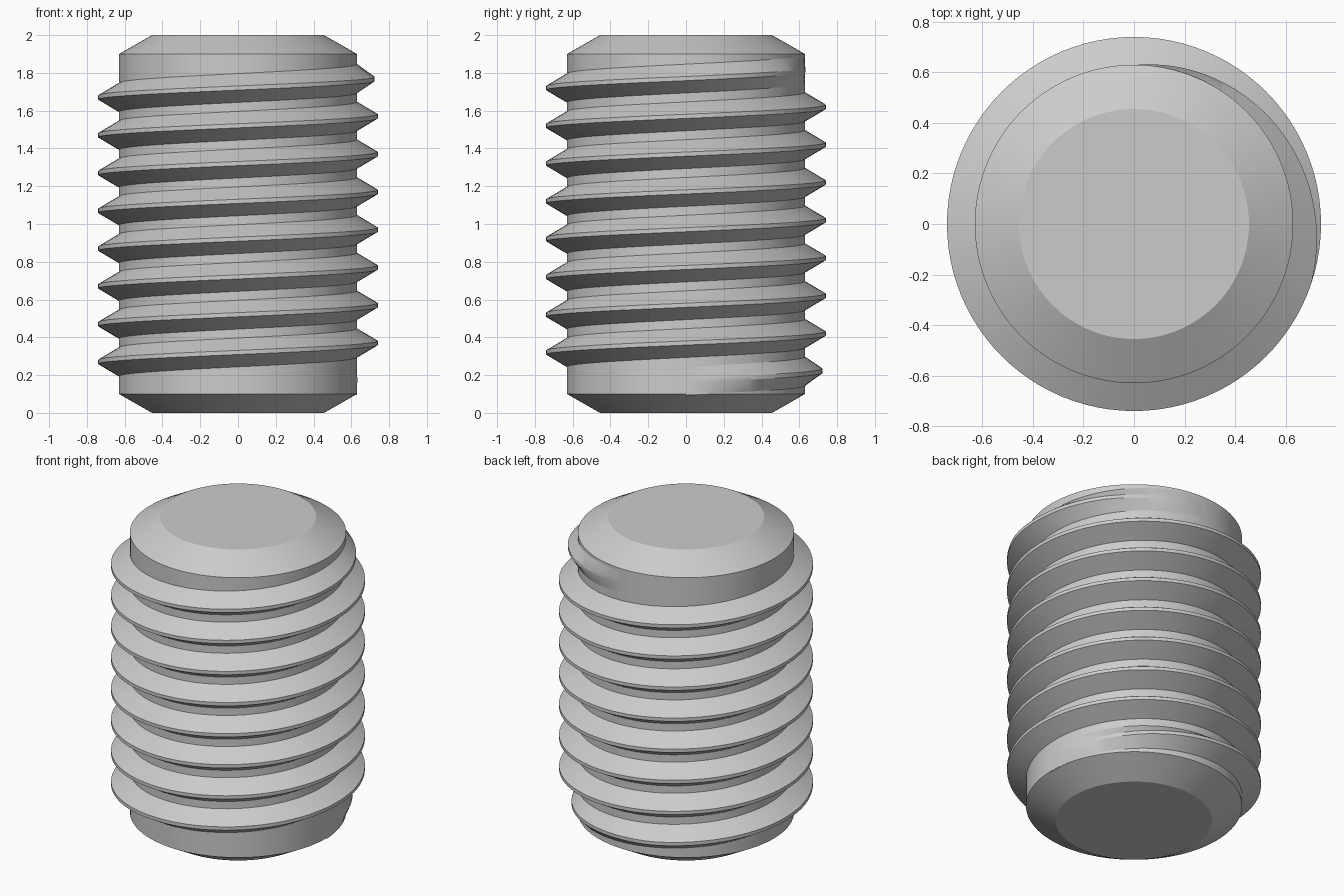
import bpy
import bmesh
from math import cos, sin, tau, radians

if "Cube" in bpy.data.objects:
    bpy.data.objects.remove(bpy.data.objects["Cube"], do_unlink=True)

SEG = 96                      # steps per turn, shared by core and thread
CORE_R, CREST_R, END_R = 0.63, 0.74, 0.455
HEIGHT, CHAMFER = 2.0, 0.1
PITCH, TURNS, START_Z = 0.2, 8.25, 0.17
ROOT_HALF, CREST_HALF = 0.077, 0.011
FADE = 0.3                    # run-out length in turns

steel = bpy.data.materials.new("steel_grey")
steel.use_nodes = True
steel.diffuse_color = (0.6, 0.6, 0.6, 1)
steel.node_tree.nodes["Principled BSDF"].inputs["Base Color"].default_value = (0.6, 0.6, 0.6, 1)


def polar(r, angle, z):
    return (r * cos(angle), r * sin(angle), z)


def bridge(bm, a, b, closed):
    """Quads between two equal rows of vertices."""
    n = len(a)
    for i in range(n if closed else n - 1):
        j = (i + 1) % n
        bm.faces.new((a[i], a[j], b[j], b[i]))


def finish(bm, name):
    mesh = bpy.data.meshes.new(name)
    bm.to_mesh(mesh)
    bm.free()
    mesh.materials.append(steel)
    obj = bpy.data.objects.new(name, mesh)
    bpy.context.collection.objects.link(obj)
    bpy.ops.object.select_all(action="DESELECT")
    obj.select_set(True)
    bpy.context.view_layer.objects.active = obj
    bpy.ops.object.shade_smooth_by_angle(angle=radians(25))


# Core: chamfered cylinder turned from a profile
bm = bmesh.new()
profile = [(END_R, 0), (CORE_R, CHAMFER), (CORE_R, HEIGHT - CHAMFER), (END_R, HEIGHT)]
rings = [[bm.verts.new(polar(r, tau * i / SEG, z)) for i in range(SEG)] for r, z in profile]
for low, high in zip(rings, rings[1:]):
    bridge(bm, low, high, True)
bm.faces.new(rings[0][::-1])
bm.faces.new(rings[-1])
finish(bm, "core")

# Thread: ridge section swept up a right-hand helix, fading at both ends
bm = bmesh.new()
rows = []
steps = int(TURNS * SEG)
root_r = CORE_R - 0.001
for i in range(steps + 1):
    turn = i / SEG
    fade = min(1, turn / FADE, (TURNS - turn) / FADE)
    crest = root_r + (CREST_R - root_r) * fade
    z = START_Z + PITCH * turn
    section = [(root_r, -ROOT_HALF), (crest, -CREST_HALF),
               (crest, CREST_HALF), (root_r, ROOT_HALF)]
    rows.append([bm.verts.new(polar(r, tau * turn, z + dz)) for r, dz in section])
for a, b in zip(rows, rows[1:]):
    bridge(bm, b, a, False)
for f in bm.faces:
    f.normal_update()
    centre = f.calc_center_median()
    if f.normal.x * centre.x + f.normal.y * centre.y < 0:
        f.normal_flip()
finish(bm, "thread")
